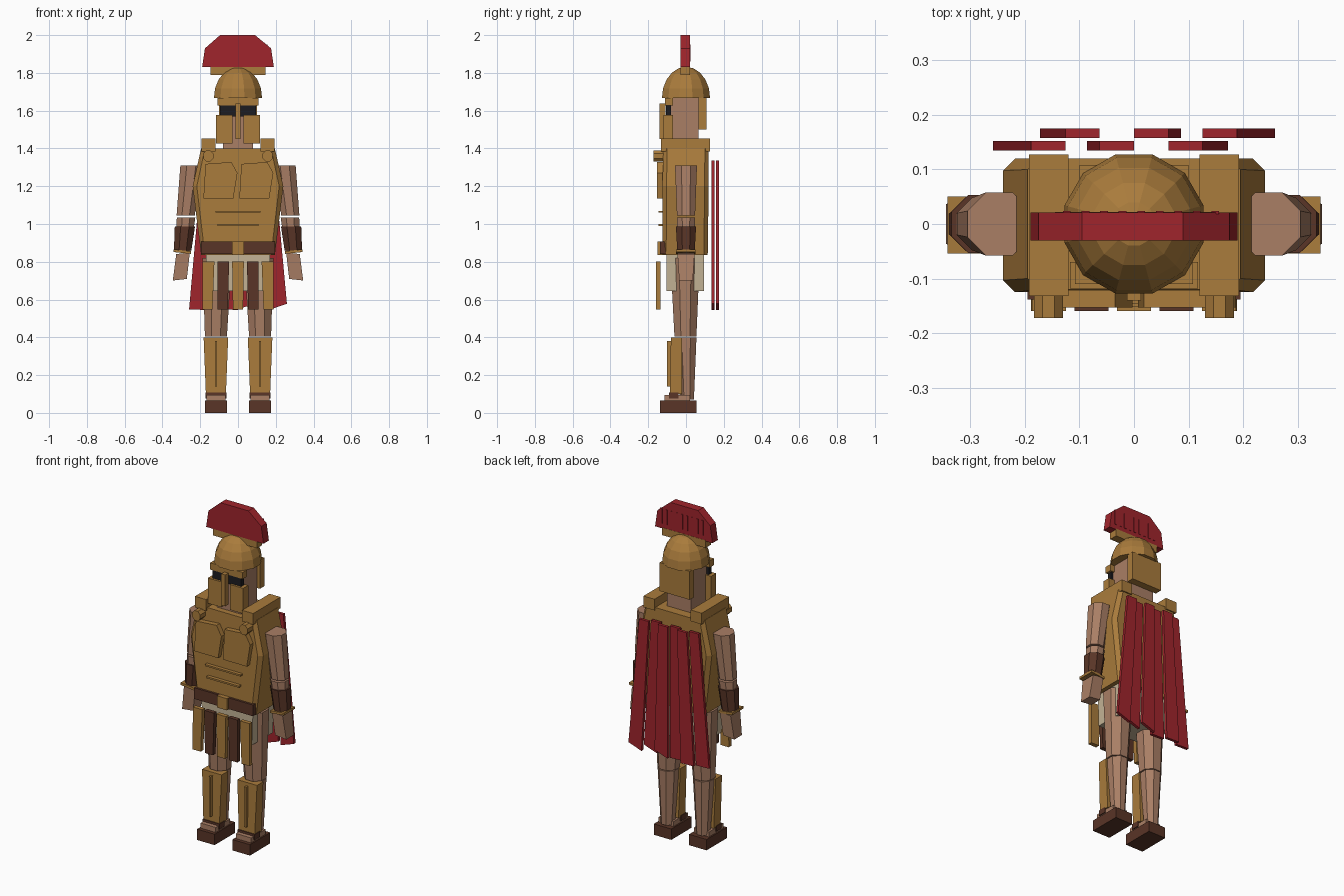
import bpy, bmesh
from math import sin, cos, pi, radians
from mathutils import Vector

if "Cube" in bpy.data.objects:
    bpy.data.objects.remove(bpy.data.objects["Cube"])


def material(name, rgb):
    m = bpy.data.materials.new(name)
    m.diffuse_color = (*rgb, 1)
    m.use_nodes = True
    m.node_tree.nodes["Principled BSDF"].inputs["Base Color"].default_value = m.diffuse_color
    return m


BRONZE = material("bronze", (0.40, 0.20, 0.045))
SKIN = material("skin", (0.40, 0.21, 0.13))
RED = material("red_cloth", (0.35, 0.018, 0.025))
BROWN = material("leather", (0.10, 0.035, 0.02))
CREAM = material("linen", (0.55, 0.45, 0.30))
BLACK = material("dark", (0.012, 0.012, 0.015))


def hull(name, pts, mat):
    """Flat-faced convex solid around a set of points."""
    bm = bmesh.new()
    for p in pts:
        bm.verts.new(p)
    res = bmesh.ops.convex_hull(bm, input=bm.verts)
    bmesh.ops.delete(bm, geom=[g for g in set(res["geom_interior"] + res["geom_unused"])
                               if isinstance(g, bmesh.types.BMVert)], context='VERTS')
    bmesh.ops.dissolve_limit(bm, angle_limit=radians(1), verts=bm.verts, edges=bm.edges)
    bmesh.ops.recalc_face_normals(bm, faces=bm.faces)
    me = bpy.data.meshes.new(name)
    bm.to_mesh(me)
    bm.free()
    me.materials.append(mat)
    ob = bpy.data.objects.new(name, me)
    bpy.context.collection.objects.link(ob)
    return ob


def box(name, x, y, z, mat):
    return hull(name, [(a, b, c) for a in x for b in y for c in z], mat)


def plate(name, outline, y, mat):
    """Front outline (x, z) extruded along y."""
    return hull(name, [(a, b, c) for a, c in outline for b in y], mat)


def limb(name, top, bottom, r0, r1, mat, n=8):
    """Tapered prism between two centres."""
    a, b = Vector(top), Vector(bottom)
    pts = []
    for i in range(n):
        t = 2 * pi * (i + 0.5) / n
        d = Vector((cos(t), sin(t), 0))
        pts += [a + d * r0, b + d * r1]
    return hull(name, pts, mat)


def section(hx, y0, y1, z, c):
    """Rectangle with chamfered corners at height z."""
    return [(s * x, y, z) for s in (-1, 1)
            for x, y in ((hx, y0 + c), (hx - c, y0), (hx, y1 - c), (hx - c, y1))]


# helmet dome and crest
dome = [(0, 0, 1.832)]
for k in range(5):
    p = k * pi / 10
    dome += [(0.132 * cos(p) * cos(t), 0.132 * cos(p) * sin(t), 1.667 + 0.165 * sin(p))
             for t in (2 * pi * (i + 0.5) / 12 for i in range(12))]
hull("helmet_dome", dome, BRONZE)
box("crest_holder", (-0.145, 0.145), (-0.028, 0.022), (1.79, 1.835), BRONZE)
plate("crest", [(-0.19, 1.83), (-0.175, 1.93), (-0.095, 2.0), (0.09, 2.0),
                (0.175, 1.93), (0.19, 1.83)], (-0.03, 0.021), RED)
for i in range(9):
    x = -0.13 + i * 0.034
    box("crest_rib", (x, x + 0.014), (0.018, 0.024), (1.86, 1.95), RED)

# head and face guard
box("head", (-0.08, 0.08), (-0.085, 0.065), (1.39, 1.67), SKIN)
box("neck_guard", (-0.1, 0.1), (0.065, 0.108), (1.5, 1.67), BRONZE)
box("brow", (-0.108, 0.108), (-0.11, -0.07), (1.627, 1.667), BRONZE)
box("eye_slit", (-0.095, 0.095), (-0.105, -0.08), (1.57, 1.63), BLACK)
box("nose_guard", (-0.013, 0.013), (-0.14, -0.108), (1.45, 1.638), BRONZE)
for s in (-1, 1):
    box("cheek_guard", (s * 0.028, s * 0.117), (-0.118, -0.07), (1.425, 1.577), BRONZE)

# cuirass
hull("cuirass", section(0.195, -0.125, 0.115, 0.835, 0.02)
     + section(0.24, -0.125, 0.12, 1.2, 0.022)
     + section(0.195, -0.12, 0.12, 1.4, 0.02), BRONZE)
for s in (-1, 1):
    box("shoulder_strap", (s * 0.12, s * 0.193), (-0.132, 0.127), (1.385, 1.452), BRONZE)
    disc = [(s * 0.157 + 0.029 * cos(t), y, 1.36 + 0.032 * sin(t)) for y in (-0.172, -0.12)
            for t in (2 * pi * (i + 0.5) / 8 for i in range(8))]
    hull("strap_boss", disc, BRONZE)
for dx in (0, 0.19):
    plate("chest_plate", [(dx - 0.172, 1.318), (dx - 0.035, 1.328), (dx - 0.003, 1.27),
                          (dx - 0.025, 1.135), (dx - 0.183, 1.135)], (-0.153, -0.12), BRONZE)
for z, w in ((1.065, 0.118), (0.995, 0.108)):
    box("belly_ridge", (-w, w), (-0.146, -0.122), (z - 0.005, z + 0.005), BRONZE)
box("belt", (-0.195, 0.195), (-0.138, -0.09), (0.84, 0.907), BROWN)
box("buckle", (-0.033, 0.033), (-0.152, -0.12), (0.837, 0.907), BRONZE)

# tunic and hanging strips
hull("tunic", [(s * w, y, z) for s in (-1, 1) for w, z in ((0.17, 0.84), (0.165, 0.645))
               for y in (-0.102, 0.095)], CREAM)
for i in range(-2, 3):
    x, b = i * 0.078, i * 0.081
    w = 0.031
    plate("skirt_strip", [(x - w, 0.802), (x + w, 0.802), (b + w - 0.004, 0.548),
                          (b - w + 0.004, 0.548)], (-0.16, -0.135), BROWN if i % 2 else BRONZE)

for s in (-1, 1):
    # legs
    c = s * 0.117
    limb("thigh", (s * 0.11, -0.005, 0.82), (c, -0.003, 0.405), 0.084, 0.063, SKIN)
    limb("shin", (c, 0, 0.4), (c, 0.005, 0.07), 0.06, 0.04, SKIN)
    hull("greave", [(c + e * w, y, z) for e in (-1, 1)
                    for w, y0, z in ((0.065, -0.08, 0.4), (0.053, -0.085, 0.1))
                    for y in (y0, -0.02)], BRONZE)
    box("greave_ridge", (c - 0.006, c + 0.006), (-0.1, -0.07), (0.14, 0.38), BRONZE)
    box("ankle_strap", (c - 0.056, c + 0.056), (-0.09, -0.04), (0.075, 0.108), BROWN)
    box("foot", (c - 0.05, c + 0.05), (-0.115, 0.022), (0.05, 0.095), SKIN)
    box("sandal", (c - 0.058, c + 0.058), (-0.137, 0.055), (0, 0.065), BROWN)
    # arms
    limb("upper_arm", (s * 0.247, 0, 1.31), (s * 0.277, 0, 1.045), 0.063, 0.052, SKIN)
    limb("forearm", (s * 0.275, 0, 1.035), (s * 0.291, 0, 0.85), 0.053, 0.042, SKIN)
    limb("bracer", (s * 0.281, 0, 0.988), (s * 0.293, 0, 0.86), 0.058, 0.05, BROWN)
    hull("bracer_rim", [(s * x, y, z + dz) for x, z in ((0.25, 0.842), (0.342, 0.852))
                        for y in (-0.054, 0.05) for dz in (0, 0.014)], BRONZE)
    hull("hand", [(s * (x + e * w), y, z - e * 0.004) for e in (-1, 1)
                  for x, w, h, z in ((0.291, 0.036, 0.045, 0.845), (0.308, 0.037, 0.036, 0.705))
                  for y in (-h, h)], SKIN)

# cape of six flaring strips in two layers
for i in range(6):
    x0, x1 = (i - 3) * 0.063, (i - 2) * 0.063
    y = 0.135 if i in (0, 2, 4) else 0.158
    m = (x0 + x1) / 2
    za, zb = (0.548, 0.545) if m < 0 else (0.548, 0.578)
    plate("cape_strip", [(x0, 1.335), (x1, 1.335), (x1 * 1.37, zb), (x0 * 1.37, za)],
          (y, y + 0.017), RED)
